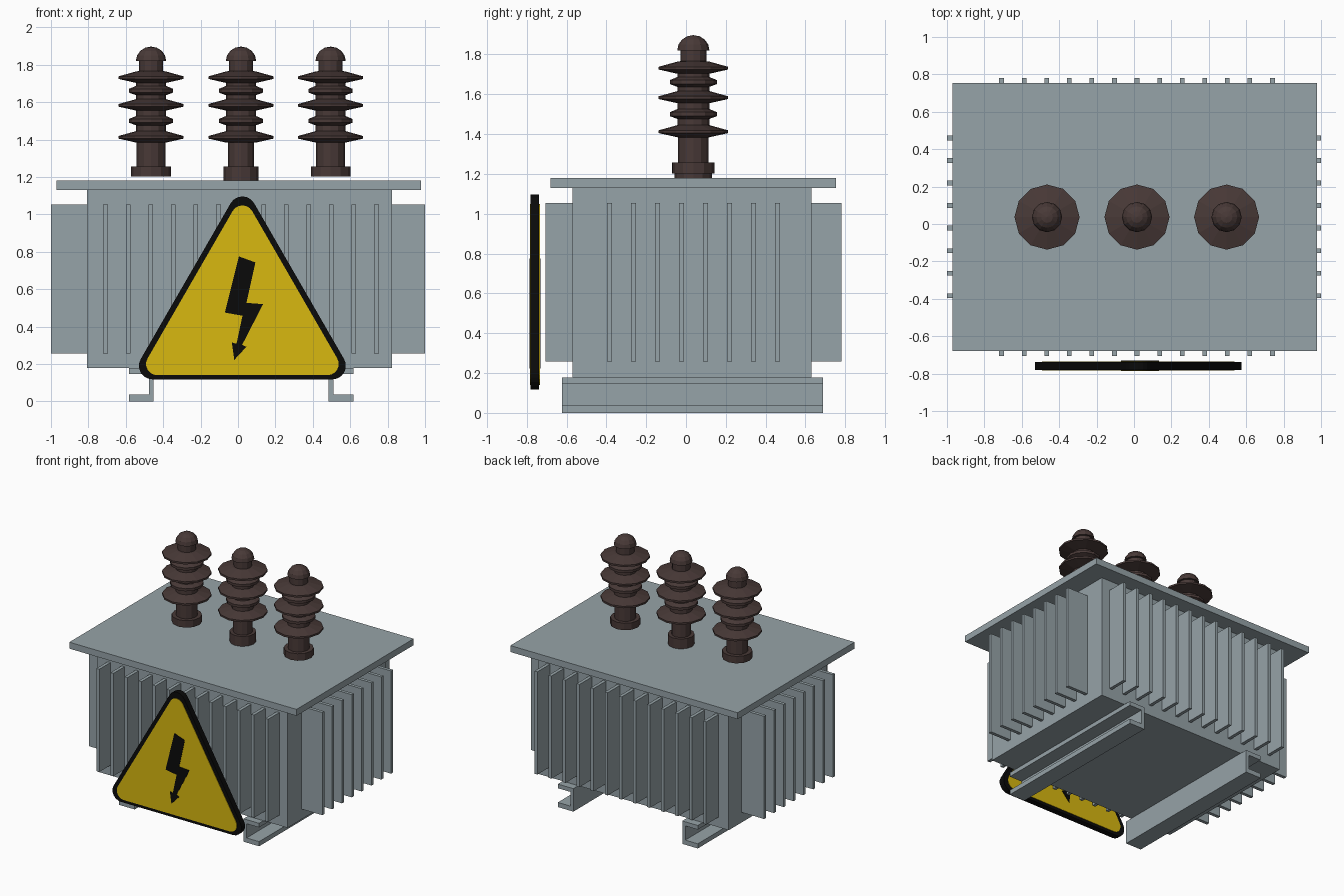
import bpy, bmesh, math

if "Cube" in bpy.data.objects:
    bpy.data.objects.remove(bpy.data.objects["Cube"])


def material(name, rgb):
    m = bpy.data.materials.new(name)
    m.diffuse_color = (*rgb, 1)
    m.use_nodes = True
    m.node_tree.nodes["Principled BSDF"].inputs["Base Color"].default_value = m.diffuse_color
    return m


GREY = material("steel grey", (0.305, 0.366, 0.392))
BROWN = material("brown porcelain", (0.065, 0.041, 0.038))
YELLOW = material("warning yellow", (0.69, 0.48, 0.005))
BLACK = material("sign black", (0.003, 0.003, 0.003))


def finish(name, bm, mat):
    bmesh.ops.recalc_face_normals(bm, faces=bm.faces)
    me = bpy.data.meshes.new(name)
    bm.to_mesh(me)
    bm.free()
    me.materials.append(mat)
    ob = bpy.data.objects.new(name, me)
    bpy.context.collection.objects.link(ob)
    return ob


def add_box(bm, x0, x1, y0, y1, z0, z1):
    vs = bmesh.ops.create_cube(bm, size=1)["verts"]
    for v in vs:
        v.co = ((x0 + x1) / 2 + v.co.x * (x1 - x0),
                (y0 + y1) / 2 + v.co.y * (y1 - y0),
                (z0 + z1) / 2 + v.co.z * (z1 - z0))


def box(name, *dims):
    bm = bmesh.new()
    add_box(bm, *dims)
    return finish(name, bm, GREY)


def prism(name, pts, y0, y1, mat):
    """Extrude an x/z outline from y0 to y1."""
    bm = bmesh.new()
    f = bm.faces.new([bm.verts.new((x, y0, z)) for x, z in pts])
    ext = bmesh.ops.extrude_face_region(bm, geom=[f])["geom"]
    for v in ext:
        if isinstance(v, bmesh.types.BMVert):
            v.co.y = y1
    return finish(name, bm, mat)


def lathe(name, profile, x, y, mat, sides=12):
    """Spin an r/z profile around a vertical axis at x, y."""
    bm = bmesh.new()
    vs = [bm.verts.new((r, 0, z)) for r, z in profile]
    es = [bm.edges.new(p) for p in zip(vs, vs[1:])]
    bmesh.ops.spin(bm, geom=vs + es, cent=(0, 0, 0), axis=(0, 0, 1),
                   angle=math.tau, steps=sides, use_duplicate=False)
    bmesh.ops.remove_doubles(bm, verts=bm.verts, dist=0.0005)
    bmesh.ops.translate(bm, verts=bm.verts, vec=(x, y, 0))
    return finish(name, bm, mat)


# Tank and lid
X0, X1, Y0, Y1 = -0.807, 0.823, -0.569, 0.629
box("tank", X0, X1, Y0, Y1, 0.178, 1.135)
box("lid", -0.97, 0.978, -0.68, 0.754, 1.13, 1.18)

# Cooling fins on all four sides
T, FZ0, FZ1 = 0.0125, 0.257, 1.053
front, back, left, right = (bmesh.new() for _ in range(4))
for i in range(13):
    x = -0.708 + i * 0.1207
    add_box(front, x - T, x + T, -0.705, Y0 + 0.01, FZ0, FZ1)
    add_box(back, x - T, x + T, Y1 - 0.01, 0.781, FZ0, FZ1)
for i in range(8):
    y = -0.383 + i * 0.1204
    add_box(left, -1.0, X0 + 0.01, y - T, y + T, FZ0, FZ1)
    add_box(right, X1 - 0.01, 1.0, y - T, y + T, FZ0, FZ1)
for n, b in (("front", front), ("back", back), ("left", left), ("right", right)):
    finish(n + "_fins", b, GREY)

# Channel-shaped feet, open outwards
for n, s in (("left", -1), ("right", 1)):
    c = [(0.467, 0), (0.6, 0), (0.6, 0.036), (0.493, 0.036),
         (0.493, 0.146), (0.6, 0.146), (0.6, 0.178), (0.467, 0.178)]
    prism(n + "_foot", [(0.0165 + s * x, z) for x, z in c], -0.622, 0.689, GREY)


# Bushings: base, column, alternating sheds, neck and dome
def bushing(name, x, base_r, base_z, col_r):
    p = [(0, base_z), (base_r, base_z), (base_r, 1.257), (col_r, 1.257)]
    for i, zc in enumerate((1.412, 1.5, 1.583, 1.661, 1.731)):
        r, lip, low, up = ((0.174, 0.007, 0.028, 0.033), (0.118, 0.01, 0.024, 0.026))[i % 2]
        if i == 0:
            p.append((col_r, zc - low))
        p += [(0.08, zc - low), (r, zc - lip), (r, zc + lip), (0.08, zc + up)]
    p += [(0.065, 1.766), (0.065, 1.82)]
    for i in range(5):
        a = math.radians(90 * i / 4)
        p.append((0.081 * math.cos(a), 1.82 + 0.077 * math.sin(a)))
    lathe(name, p, x, 0.037, BROWN)


bushing("left_bushing", -0.465, 0.107, 1.203, 0.077)
bushing("middle_bushing", 0.016, 0.094, 1.178, 0.069)
bushing("right_bushing", 0.495, 0.106, 1.203, 0.077)


# Warning sign: black rounded triangle with yellow panel and bolt on both faces
def rounded_triangle(cx, zb, side, r, n=6):
    h = side * math.sqrt(3) / 2
    pts = []
    for px, pz, start in ((side / 2, 0, -90), (0, h, 30), (-side / 2, 0, 150)):
        for i in range(n + 1):
            a = math.radians(start + 120 * i / n)
            pts.append((cx + px + r * math.cos(a), zb + pz + r * math.sin(a)))
    return pts


bolt = [(0.005, 0.775), (0.093, 0.743), (0.045, 0.527), (0.134, 0.52),
        (0.022, 0.302), (0.045, 0.292), (-0.02, 0.222), (-0.033, 0.315),
        (-0.008, 0.308), (0.024, 0.458), (-0.07, 0.475)]
panel = rounded_triangle(0.0235, 0.2, 0.91, 0.06)
prism("sign_plate", rounded_triangle(0.0235, 0.19, 0.963, 0.072), -0.781, -0.737, BLACK)
for n, y, d in (("front", -0.781, -1), ("back", -0.737, 1)):
    prism(n + "_sign_panel", panel, y, y + d * 0.003, YELLOW)
    prism(n + "_sign_bolt", bolt, y + d * 0.003, y + d * 0.006, BLACK)
